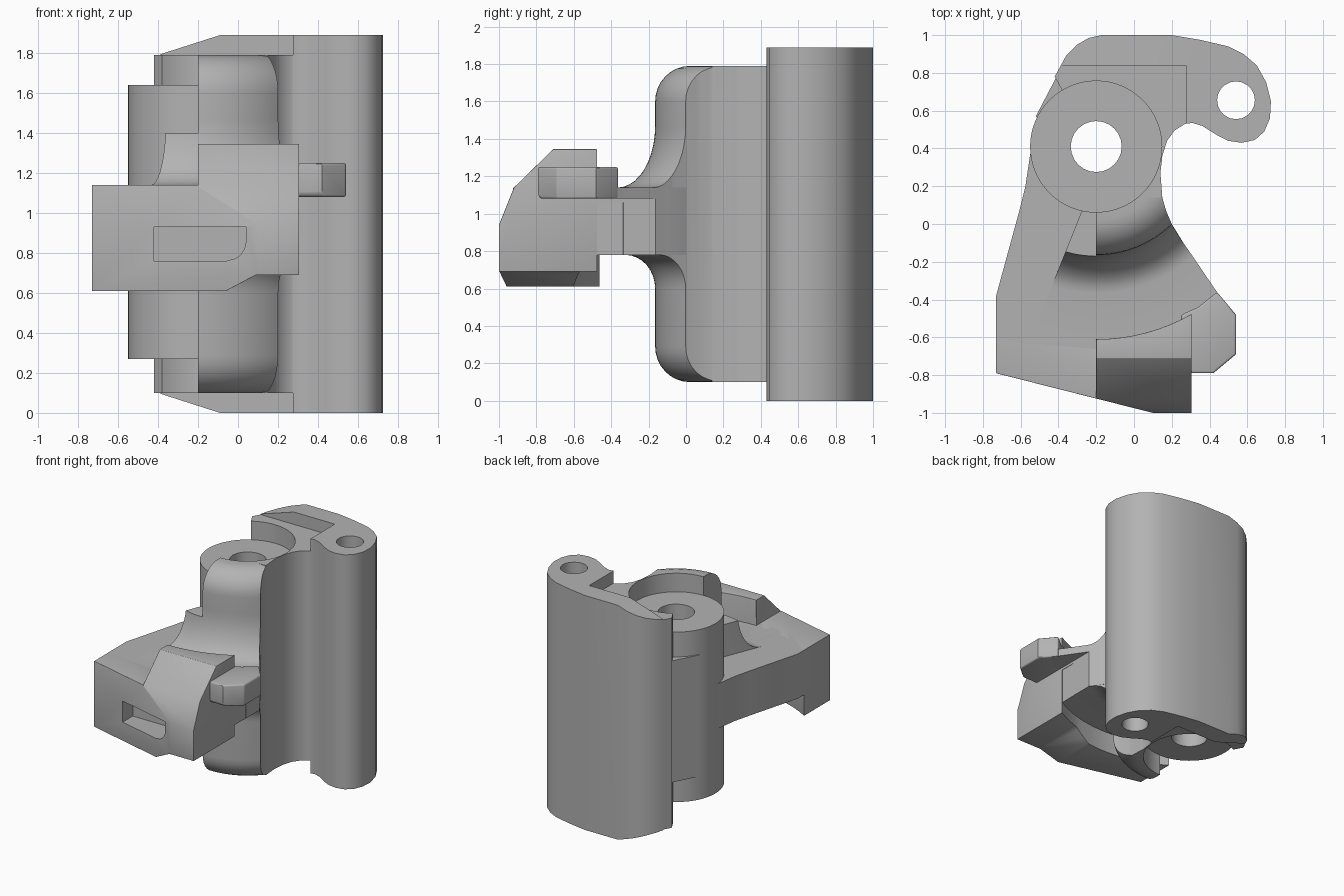
import bpy, bmesh
from math import sin, cos, pi, radians

cube = bpy.data.objects.get("Cube")
if cube:
    bpy.data.objects.remove(cube, do_unlink=True)

grey = bpy.data.materials.new("plain grey")
grey.use_nodes = True
colour = (0.45, 0.45, 0.45, 1)
grey.diffuse_color = colour
grey.node_tree.nodes["Principled BSDF"].inputs["Base Color"].default_value = colour

TOP = 1.89
LOW, HIGH = 0.1, 1.79
AX, AY = -0.2, 0.41          # pivot axis
R_IN, R_HEAD = 0.347, 1.02


def finish(name, bm):
    bmesh.ops.recalc_face_normals(bm, faces=bm.faces)
    me = bpy.data.meshes.new(name)
    bm.to_mesh(me)
    bm.free()
    me.materials.append(grey)
    ob = bpy.data.objects.new(name, me)
    bpy.context.collection.objects.link(ob)
    return ob


def prism(name, pts, a, b, axis="z"):
    """Extrude a profile from a to b along an axis."""
    place = {"x": lambda p, q, t: (t, p, q),
             "y": lambda p, q, t: (p, t, q),
             "z": lambda p, q, t: (p, q, t)}[axis]
    bm = bmesh.new()
    lo = [bm.verts.new(place(p, q, a)) for p, q in pts]
    hi = [bm.verts.new(place(p, q, b)) for p, q in pts]
    bm.faces.new(lo)
    bm.faces.new(hi)
    for i in range(len(pts)):
        j = (i + 1) % len(pts)
        bm.faces.new((lo[i], lo[j], hi[j], hi[i]))
    return finish(name, bm)


def box(x0, x1, y0, y1, z0, z1):
    return prism("cutter", [(x0, y0), (x1, y0), (x1, y1), (x0, y1)], z0, z1)


def arc(cx, cy, rx, ry, a0, a1, n):
    return [(cx + rx * cos(radians(a0 + (a1 - a0) * i / n)),
             cy + ry * sin(radians(a0 + (a1 - a0) * i / n))) for i in range(n + 1)]


def rod(name, x, y, r, z0, z1, n=64):
    return prism(name, arc(x, y, r, r, 0, 360, n)[:-1], z0, z1)


def apply(ob):
    dg = bpy.context.evaluated_depsgraph_get()
    me = bpy.data.meshes.new_from_object(ob.evaluated_get(dg))
    ob.modifiers.clear()
    ob.data = me


def combine(ob, other, op="DIFFERENCE"):
    m = ob.modifiers.new("cut", "BOOLEAN")
    m.operation, m.solver, m.object = op, "EXACT", other
    apply(ob)
    bpy.data.objects.remove(other, do_unlink=True)


def bevel(ob, width, segments=3):
    m = ob.modifiers.new("round", "BEVEL")
    m.width, m.segments = width, segments
    m.limit_method, m.angle_limit = "ANGLE", radians(40)
    apply(ob)


# Waist: the concave right edge shared by the column and the collar
waist = [(0.27, 0.53), (0.215, 0.495), (0.175, 0.44), (0.15, 0.36), (0.14, 0.27),
         (0.15, 0.14), (0.17, 0.07), (0.2, 0.0), (0.24, -0.07), (0.31, -0.17)]

# Rear column with the pin boss
back = [(0.31, 0.535), (0.36, 0.52), (0.44, 0.47), (0.5, 0.44), (0.57, 0.43),
        (0.64, 0.445), (0.69, 0.49), (0.72, 0.56), (0.725, 0.65), (0.7, 0.75),
        (0.65, 0.84), (0.58, 0.9), (0.5, 0.94), (0.35, 0.975), (0.2, 1.0),
        (-0.17, 1.0), (-0.24, 0.985), (-0.3, 0.95), (-0.36, 0.89), (-0.42, 0.78),
        (-0.37, 0.69), (AX, AY), (-0.1, 0.14)]
column = prism("rear_column", back + waist[5::-1], 0, TOP)
for z0, z1 in ((HIGH, 2), (-0.1, LOW)):
    combine(column, box(-1, 0.275, -1, 0.84, z0, z1))
combine(column, prism("cutter", [(-0.09, TOP), (-0.402, HIGH), (-0.7, HIGH), (-0.7, 2), (-0.09, 2)],
                      0, 2, "y"))
combine(column, prism("cutter", [(-0.09, 0), (-0.402, LOW), (-0.7, LOW), (-0.7, -0.1), (-0.09, -0.1)],
                      0, 2, "y"))
combine(column, rod("cutter", AX, AY, R_IN, -1, 3))
combine(column, rod("cutter", 0.54, 0.655, 0.1, -1, 3, 20))

# Pivot barrel with its bore
barrel = rod("pivot_barrel", AX, AY, R_IN + 0.003, 0.27, 1.64)
bridge = prism("cutter", [(-0.3, 0.8), (-0.41, 0.78), (-0.52, 0.57), (-0.4, 0.45), (-0.2, 0.7)],
               0.46, 1.44)
combine(barrel, bridge, "UNION")
combine(barrel, rod("cutter", AX, AY, 0.135, -1, 3, 24))

# Collar: turned shape with rounded ends and a filleted flange
profile = ([(R_IN, LOW)] + arc(0.39, 0.29, 0.185, 0.19, -90, 0, 8)
           + arc(0.735, 0.6, 0.16, 0.18, 180, 90, 8)
           + [(0.9, 0.78), (0.9, 1.06), (1.06, 1.06), (1.06, 1.14)]
           + arc(0.775, 1.47, 0.2, 0.33, 270, 180, 10)
           + arc(0.39, 1.6, 0.185, 0.19, 0, 90, 8) + [(R_IN, HIGH)])
bm = bmesh.new()
n = 96
rings = [[bm.verts.new((AX + r * cos(2 * pi * i / n), AY + r * sin(2 * pi * i / n), z))
          for r, z in profile] for i in range(n)]
for i in range(n):
    a, b = rings[i], rings[(i + 1) % n]
    for k in range(len(profile)):
        m = (k + 1) % len(profile)
        bm.faces.new((a[k], b[k], b[m], a[m]))
collar = finish("collar", bm)
sector = [(-0.2, 0.2), (-0.28, 0.06), (-0.52, -0.54), (-0.5, -0.8), (0.4, -0.8), (0.5, -0.45)]
combine(collar, prism("cutter", sector + waist[:2:-1], -0.5, 2.5), "INTERSECT")
combine(collar, box(-1, -0.2, -1, 1, 1.4, 2))
combine(collar, box(-1, -0.2, -1, 1, 0, 0.8))
combine(collar, box(0.305, 1, -1, 1, 0, 1.08))

# Arm slab reaching forward from the barrel
arm = prism("arm", [(-0.545, 0.4), (-0.575, 0.2), (-0.61, 0.06), (-0.73, -0.38), (-0.73, -0.62),
                    (0.3, -0.7), (0.305, -0.17), (0.2, 0.0), (0.1, 0.1)], 0.78, 1.14)
combine(arm, rod("cutter", AX, AY, R_IN - 0.01, -1, 3))

# Arm head: raised block, lower lip and curved rear
head = prism("arm_head", [(-0.73, -0.4), (-0.73, -0.79), (0.1, -1.0), (0.305, -1.0),
                          (0.305, -0.3)], 0.61, 1.345)
combine(head, box(-1, -0.2, -2, 1, 1.14, 2))
combine(head, prism("cutter", [(-1.1, 0.94), (-1.0, 0.94), (-0.92, 1.14), (-0.71, 1.345),
                               (-0.71, 1.5), (-1.1, 1.5)], -0.2, 1, "x"))
combine(head, prism("cutter", [(-0.06, 0.61), (0.09, 0.69), (0.5, 0.69), (0.5, 0.5), (-0.06, 0.5)],
                    -2, 1, "y"))
combine(head, rod("cutter", AX, AY, R_HEAD, -1, 3, 96))
bevel(head, 0.025)
slot = [(-0.42, 0.93), (-0.42, 0.76), (-0.06, 0.76)] + arc(-0.06, 0.86, 0.1, 0.1, -60, 0, 4) + [(0.04, 0.93)]
combine(head, prism("cutter", slot, -1.2, -0.74, "y"))

# Side nub and its supporting web
nub = prism("side_nub", [(0.25, -0.48), (0.34, -0.44), (0.44, -0.36), (0.54, -0.48), (0.54, -0.69),
                         (0.42, -0.79), (0.25, -0.79)], 1.08, 1.25)
combine(nub, prism("cutter", [(-0.7, 1.0), (-0.85, 1.16), (-0.85, 1.0)], 0, 1, "x"))
bevel(nub, 0.025)
web = prism("nub_web", [(0.2, -0.03), (0.44, -0.36), (0.42, -0.5), (0.2, -0.5)], 1.08, 1.14)

# Smooth shading on curved faces
bpy.ops.object.select_all(action="DESELECT")
for ob in (column, barrel, collar, arm, head, nub, web):
    ob.select_set(True)
bpy.context.view_layer.objects.active = column
bpy.ops.object.shade_smooth_by_angle(angle=radians(30))
